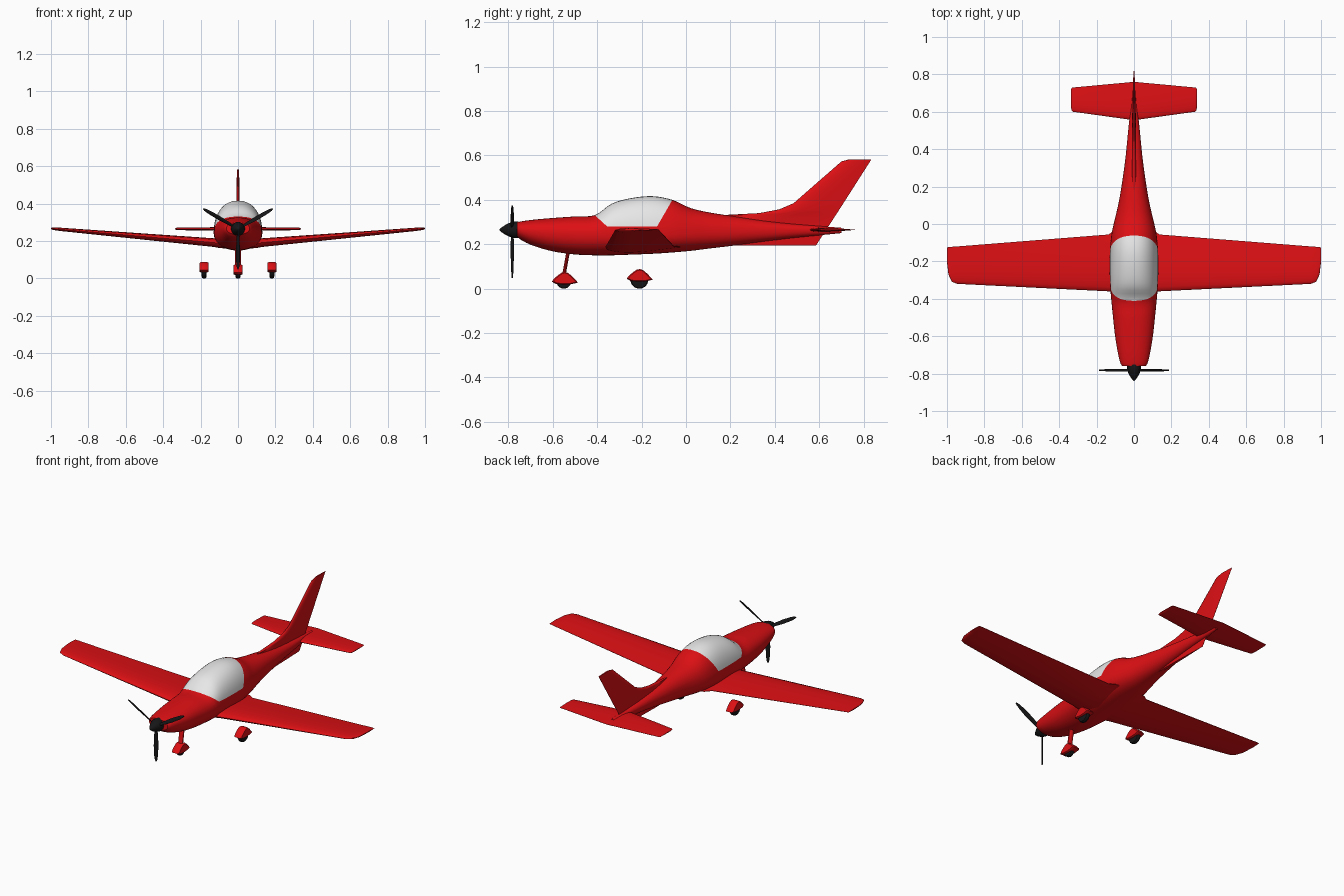
import bpy, bmesh, math
from mathutils import Vector, Matrix

if "Cube" in bpy.data.objects:
    bpy.data.objects.remove(bpy.data.objects["Cube"])


def material(name, rgb):
    m = bpy.data.materials.new(name)
    m.diffuse_color = (*rgb, 1)
    m.use_nodes = True
    m.node_tree.nodes["Principled BSDF"].inputs["Base Color"].default_value = m.diffuse_color
    return m


RED = material("red paint", (0.72, 0.005, 0.007))
GLASS = material("pale canopy", (0.8, 0.8, 0.8))
BLACK = material("black", (0.008, 0.008, 0.009))


def finish(bm, name, mats, angle=35, mirror=False):
    bmesh.ops.recalc_face_normals(bm, faces=bm.faces)
    me = bpy.data.meshes.new(name)
    bm.to_mesh(me)
    bm.free()
    ob = bpy.data.objects.new(name, me)
    bpy.context.collection.objects.link(ob)
    for m in mats:
        me.materials.append(m)
    bpy.ops.object.select_all(action='DESELECT')
    ob.select_set(True)
    bpy.context.view_layer.objects.active = ob
    bpy.ops.object.shade_smooth_by_angle(angle=math.radians(angle))
    if mirror:
        ob.modifiers.new("mirror", 'MIRROR')
    return ob


def loft(bm, rings):
    """Skin a list of equal-length point rings and cap both ends."""
    vs = [[bm.verts.new(p) for p in r] for r in rings]
    n = len(vs[0])
    for a, b in zip(vs, vs[1:]):
        for i in range(n):
            j = (i + 1) % n
            bm.faces.new((a[i], a[j], b[j], b[i]))
    bm.faces.new(vs[0])
    bm.faces.new(vs[-1])


def foil(lead, trail, half):
    """Streamlined section as (along chord, thickness) pairs."""
    prof = [(0, .0), (.02, .4), (.08, .72), (.2, .95), (.35, 1), (.6, .75), (.85, .32), (1, .06)]
    up = [(lead + (trail - lead) * t, half * h) for t, h in prof]
    return up + [(y, -h) for y, h in reversed(up[1:])]


def catmull(rows, steps=4):
    out = []
    for i in range(len(rows) - 1):
        p = [rows[max(0, min(len(rows) - 1, i + k))] for k in (-1, 0, 1, 2)]
        for s in range(steps):
            t = s / steps
            out.append([b + .5 * t * (c - a + t * (2 * a - 5 * b + 4 * c - d + t * (3 * (b - c) + d - a)))
                        for a, b, c, d in zip(*p)])
    return out + [rows[-1]]


# Fuselage: y, bottom z, widest z, top z, half width
stations = [
    (-.76, .235, .268, .298, .062), (-.74, .218, .264, .303, .074), (-.69, .194, .258, .31, .086),
    (-.6, .168, .25, .318, .101), (-.5, .154, .245, .325, .112), (-.41, .15, .243, .331, .121),
    (-.335, .15, .243, .382, .127), (-.25, .153, .243, .407, .13), (-.15, .157, .243, .416, .129),
    (-.06, .163, .245, .399, .121), (.02, .17, .248, .363, .104), (.1, .18, .252, .344, .085),
    (.2, .192, .256, .328, .067), (.35, .212, .26, .306, .046), (.5, .23, .263, .29, .031),
    (.7, .25, .264, .274, .01)]
rings = []
for y, zb, zc, zt, w in catmull(stations):
    ring = []
    for k in range(40):
        a = math.tau * k / 40
        c, s = math.cos(a), math.sin(a)
        e = 2 / 2.2
        ring.append((w * math.copysign(abs(c) ** e, c), y,
                     zc + (zt - zc if s > 0 else zc - zb) * math.copysign(abs(s) ** e, s)))
    rings.append(ring)
bm = bmesh.new()
loft(bm, rings)

# Canopy: cut the body along three planes and colour the faces inside them
planes = [(Vector((0, -.41, .33)), Vector((0, .05, .055))),
          (Vector((0, -.13, .28)), Vector((0, -.117, .067))),
          (Vector((0, 0, .279)), Vector((0, 0, 1)))]
for co, no in planes:
    bmesh.ops.bisect_plane(bm, geom=bm.verts[:] + bm.edges[:] + bm.faces[:], plane_co=co, plane_no=no)
for f in bm.faces:
    c = f.calc_center_median()
    f.material_index = int(all((c - co).dot(no) > 0 for co, no in planes))
finish(bm, "fuselage", [RED, GLASS], 40)

# Wings: x, centre z, leading y, trailing y, half thickness
wing = [(0, .18, -.365, -.01, .026), (.1, .188, -.363, -.03, .025), (.135, .192, -.36, -.056, .023),
        (.945, .262, -.32, -.12, .009), (.975, .265, -.308, -.122, .008),
        (.992, .266, -.27, -.124, .006), (1.0, .267, -.205, -.125, .003)]
bm = bmesh.new()
loft(bm, [[(x, y, z + h) for y, h in foil(a, b, t)] for x, z, a, b, t in wing])
finish(bm, "wing", [RED], mirror=True)

# Tailplane
bm = bmesh.new()
loft(bm, [[(x, y, .265 + h) for y, h in foil(a, b, t)] for x, a, b, t in
          [(0, .555, .76, .01), (.325, .6, .73, .007), (.332, .604, .728, .005), (.336, .62, .72, .002)]])
finish(bm, "tailplane", [RED], mirror=True)

# Fin with dorsal and ventral fillets: z, leading y, trailing y, half thickness
fin = [(.194, .17, .585, .008), (.265, .17, .631, .011), (.332, .18, .675, .011), (.34, .33, .68, .011),
       (.357, .42, .691, .011), (.385, .485, .709, .01), (.573, .70, .829, .006), (.582, .735, .835, .004)]
bm = bmesh.new()
loft(bm, [[(h, y, z) for y, h in foil(a, b, t)] for z, a, b, t in fin])
finish(bm, "tail_fin", [RED])

# Spinner
bm = bmesh.new()
loft(bm, [[(r * math.cos(math.tau * k / 24), y, .265 + r * math.sin(math.tau * k / 24)) for k in range(24)]
          for y, r in [(-.839, .002), (-.83, .011), (-.815, .021), (-.795, .031), (-.775, .037), (-.75, .036)]])
finish(bm, "spinner", [BLACK], 50)

# Three twisted propeller blades: one down, two up and out
bm = bmesh.new()
for turn in (0, 120, 240):
    rot = Matrix.Rotation(math.radians(turn), 3, 'Y')
    rings = []
    for r, chord, pitch in [(.015, .014, 50), (.06, .022, 42), (.12, .026, 33), (.18, .021, 26),
                            (.205, .014, 23), (.216, .005, 22)]:
        tw = Matrix.Rotation(math.radians(pitch), 3, 'Z')
        ring = []
        for k in range(10):
            a = math.tau * k / 10
            p = tw @ Vector((chord / 2 * math.cos(a), .003 * math.sin(a), -r))
            ring.append(rot @ p + Vector((0, -.782, .265)))
        rings.append(ring)
    loft(bm, rings)
finish(bm, "propeller_blades", [BLACK])


# Wheels and their fairings
def wheel(name, x, y, r):
    bm = bmesh.new()
    loft(bm, [[(x + dx, y + s * r * math.cos(math.tau * k / 28), r + s * r * math.sin(math.tau * k / 28))
               for k in range(28)]
              for dx, s in [(-.013, .75), (-.011, .92), (-.005, 1), (.005, 1), (.011, .92), (.013, .75)]])
    return finish(bm, name, [BLACK], 40)


def fairing(name, x, y, z):
    prof = [(-.057, .006), (-.05, .017), (-.03, .035), (-.012, .047), (.002, .05), (.016, .046),
            (.035, .03), (.055, .009), (.06, .002), (.035, -.004), (0, -.006), (-.04, -.003)]
    bm = bmesh.new()
    loft(bm, [[(x + dx, y + s * a, z + .018 + s * (b - .018)) for a, b in prof]
              for dx, s in [(-.024, .85), (-.017, 1), (.017, 1), (.024, .85)]])
    return finish(bm, name, [RED], 40)


for side, x in (("left", -.181), ("right", .181)):
    wheel(side + "_main_wheel", x, -.21, .04)
    fairing(side + "_main_wheel_fairing", x, -.21, .038)
wheel("nose_wheel", 0, -.55, .033)
fairing("nose_wheel_fairing", 0, -.547, .025)

# Nose leg
bm = bmesh.new()
loft(bm, [[(.016 * math.cos(math.tau * k / 12), y + .008 * math.sin(math.tau * k / 12), z) for k in range(12)]
          for y, z in [(-.55, .06), (-.528, .18)]])
finish(bm, "nose_leg", [RED])
